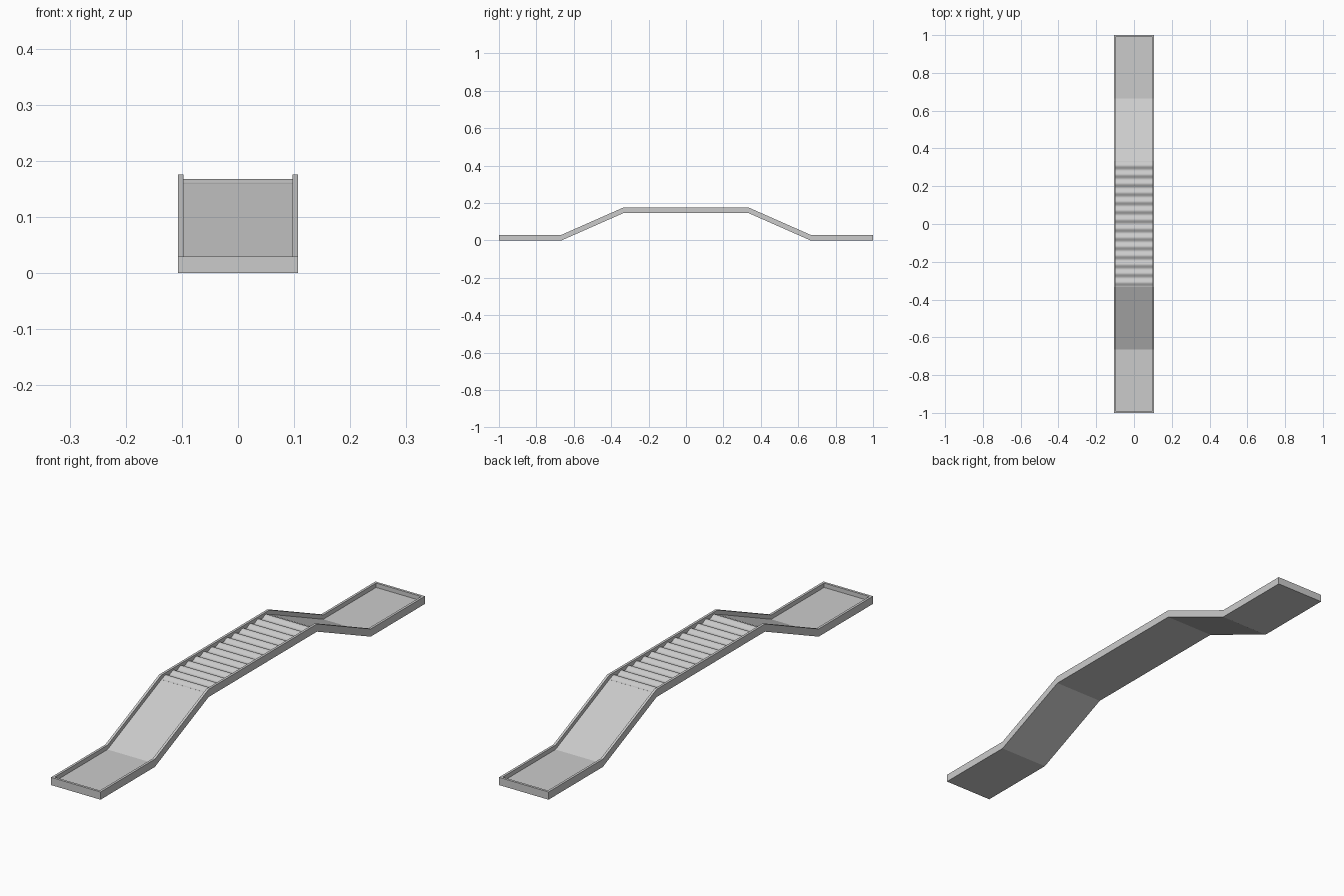
import bpy, bmesh, math

if "Cube" in bpy.data.objects:
    bpy.data.objects.remove(bpy.data.objects["Cube"])

HALF_W, WALL, HEIGHT, FLOOR = 0.107, 0.0095, 0.03, 0.013
RISE, BUMPS = 0.146, 14
# bend points of the track along y, as (y, base z)
PATH = [(-1, 0), (-0.665, 0), (-0.334, RISE), (0.334, RISE), (0.665, 0), (1, 0)]


def extrude_x(name, outline, x0, x1):
    """Solid made by extruding a closed (y, z) outline from x0 to x1."""
    bm = bmesh.new()
    left = [bm.verts.new((x0, y, z)) for y, z in outline]
    right = [bm.verts.new((x1, y, z)) for y, z in outline]
    n = len(outline)
    bm.faces.new(left)
    bm.faces.new(right[::-1])
    for i in range(n):
        j = (i + 1) % n
        bm.faces.new((left[i], right[i], right[j], left[j]))
    bmesh.ops.recalc_face_normals(bm, faces=bm.faces)
    mesh = bpy.data.meshes.new(name)
    bm.to_mesh(mesh)
    bm.free()
    obj = bpy.data.objects.new(name, mesh)
    bpy.context.collection.objects.link(obj)
    return obj


def band(z0, z1, path=PATH):
    """Closed outline following the path between two heights."""
    return [(y, z + z0) for y, z in path] + [(y, z + z1) for y, z in reversed(path)]


inner = HALF_W - WALL

# floor of the track
floor_path = [(-1 + WALL, 0)] + PATH[1:-1] + [(1 - WALL, 0)]
extrude_x("track_floor", band(0, FLOOR, floor_path), -inner, inner)

# side and end walls
for side, name in ((-1, "left"), (1, "right")):
    a, b = sorted((side * inner, side * HALF_W))
    extrude_x(name + "_side_wall", band(0, HEIGHT), a, b)
for side, name in ((-1, "front"), (1, "back")):
    a, b = sorted((side * (1 - WALL), side))
    extrude_x(name + "_end_wall", [(a, 0), (b, 0), (b, HEIGHT), (a, HEIGHT)], -inner, inner)

# rippled surface on the raised deck
deck = 0.333
steps = BUMPS * 12
ripple = [(-deck, RISE + 0.005)]
for i in range(steps + 1):
    wave = 0.5 - 0.5 * math.cos(2 * math.pi * i / 12)
    ripple.append((-deck + 2 * deck * i / steps, RISE + FLOOR + 0.0002 + 0.0088 * wave))
ripple.append((deck, RISE + 0.005))
bumps = extrude_x("ripple_deck", ripple, -inner, inner)
bpy.context.view_layer.objects.active = bumps
bumps.select_set(True)
bpy.ops.object.shade_smooth_by_angle(angle=math.radians(40))
